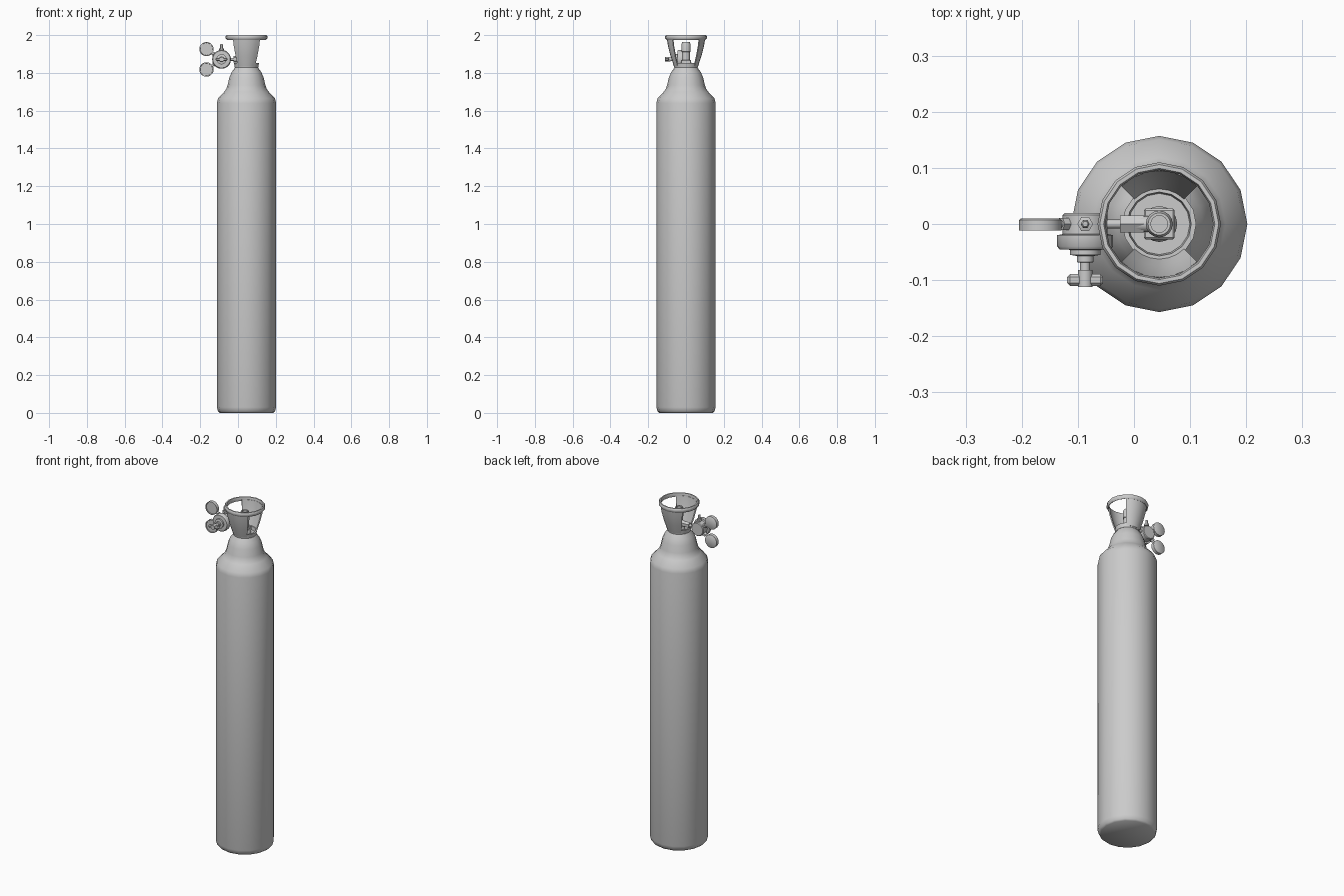
import bpy, bmesh, math
from mathutils import Vector, Matrix

if "Cube" in bpy.data.objects:
    bpy.data.objects.remove(bpy.data.objects["Cube"])

CX = 0.045               # cylinder axis
REG = Vector((-0.087, 0, 1.872))  # regulator centre


def finish(name, bm, angle=40):
    bmesh.ops.remove_doubles(bm, verts=bm.verts, dist=1e-5)
    bmesh.ops.recalc_face_normals(bm, faces=bm.faces)
    me = bpy.data.meshes.new(name)
    bm.to_mesh(me)
    bm.free()
    ob = bpy.data.objects.new(name, me)
    bpy.context.collection.objects.link(ob)
    bpy.ops.object.select_all(action='DESELECT')
    ob.select_set(True)
    bpy.context.view_layer.objects.active = ob
    bpy.ops.object.shade_smooth_by_angle(angle=math.radians(angle))
    return ob


def lathe(name, profile, origin, axis=(0, 0, 1), n=16, closed=False,
          start=0, sweep=360, angle=40):
    """Revolve (radius, height) points about an axis, fully or partly."""
    bm = bmesh.new()
    rot = Vector((0, 0, 1)).rotation_difference(Vector(axis)).to_matrix()
    full = sweep == 360
    rings = []
    for i in range(n if full else n + 1):
        a = math.radians(start + sweep * i / n)
        rings.append([bm.verts.new(rot @ Vector((r * math.cos(a), r * math.sin(a), h)) + Vector(origin))
                      for r, h in profile])
    m = len(profile)
    for i in range(n):
        p, q = rings[i], rings[(i + 1) % len(rings)]
        for j in range(m if closed else m - 1):
            k = (j + 1) % m
            bm.faces.new((p[j], q[j], q[k], p[k]))
    if not full:
        bm.faces.new(rings[0])
        bm.faces.new(rings[-1])
    elif not closed:
        bm.faces.new([r[0] for r in rings])
        bm.faces.new([r[-1] for r in rings])
    return finish(name, bm, angle)


def rod(name, a, b, r, n=12):
    a, b = Vector(a), Vector(b)
    return lathe(name, [(r, 0), (r, (b - a).length)], a, (b - a).normalized(), n)


def box(name, centre, size, bevel=0.003):
    bm = bmesh.new()
    bmesh.ops.create_cube(bm, size=1, matrix=Matrix.Translation(centre) @ Matrix.Diagonal((*size, 1)))
    bmesh.ops.bevel(bm, geom=bm.edges[:], offset=bevel, segments=1, affect='EDGES')
    return finish(name, bm, 30)


axis0 = (CX, 0, 0)

# gas bottle
lathe("bottle", [(0.142, 0), (0.151, 0.008), (0.157, 0.03), (0.157, 1.64), (0.151, 1.665),
                 (0.118, 1.70), (0.107, 1.715), (0.100, 1.735), (0.091, 1.775), (0.078, 1.805),
                 (0.058, 1.832)], axis0, angle=50)

# valve guard: base collar, two curved panels, top ring
lathe("guard_collar", [(0.054, 1.828), (0.062, 1.828), (0.066, 1.852), (0.057, 1.852)], axis0, closed=True)
for side, s in (("front", 225), ("back", 45)):
    lathe("guard_panel_" + side,
          [(0.057, 1.835), (0.064, 1.835), (0.082, 1.89), (0.096, 1.945), (0.102, 1.985),
           (0.095, 1.985), (0.089, 1.945), (0.075, 1.89)], axis0, n=6, closed=True, start=s, sweep=90)
lathe("guard_ring", [(0.098, 1.978), (0.104, 1.975), (0.110, 1.983), (0.110, 1.994),
                     (0.106, 2.0), (0.099, 2.0), (0.096, 1.991)], axis0, closed=True, angle=50)

# valve body, spindle and outlet
lathe("valve_neck", [(0.032, 1.825), (0.032, 1.85), (0.024, 1.86)], axis0)
box("valve_base", (CX, 0, 1.857), (0.055, 0.055, 0.022))
lathe("valve_spindle", [(0.021, 1.86), (0.021, 1.91), (0.024, 1.912), (0.024, 1.952),
                        (0.020, 1.963), (0.015, 1.963), (0.015, 1.955)], axis0)
rod("valve_outlet", (CX, 0, 1.878), (-0.005, 0, 1.872), 0.014)
rod("outlet_nut", (-0.025, 0, 1.872), (0.018, 0, 1.872), 0.017, 6)
rod("inlet_pipe", (-0.06, 0, 1.872), (-0.02, 0, 1.872), 0.008)

# regulator body, stepped toward the front
lathe("regulator_body", [(0.036, -0.020), (0.040, -0.016), (0.040, 0.018), (0.050, 0.020),
                         (0.050, 0.040), (0.046, 0.045), (0.027, 0.046), (0.027, 0.055),
                         (0.015, 0.057), (0.015, 0.068), (0.009, 0.069), (0.009, 0.095)],
      REG, (0, -1, 0), 20)
# adjusting handle
rod("handle_hub", REG + Vector((0, -0.082, 0)), REG + Vector((0, -0.112, 0)), 0.013)
box("handle_bar", REG + Vector((0, -0.100, 0)), (0.064, 0.021, 0.016), 0.005)

# relief valve on top
top = REG + Vector((0, 0, 0))
lathe("relief_valve", [(0.008, 0.03), (0.008, 0.045), (0.014, 0.045), (0.014, 0.056),
                       (0.008, 0.058), (0.008, 0.076), (0.005, 0.080)], top, n=6)

# two pressure gauges with stems
for name, dz in (("upper", 0.054), ("lower", -0.054)):
    c = REG + Vector((-0.080, 0, dz))
    rod("gauge_stem_" + name, REG, c, 0.007)
    d = (c - REG).normalized()
    rod("gauge_nut_" + name, REG + d * 0.036, REG + d * 0.052, 0.012, 6)
    lathe("gauge_" + name, [(0.034, -0.010), (0.038, -0.007), (0.038, 0.012),
                            (0.034, 0.012), (0.033, 0.008)], c, (0, -1, 0), 20)
